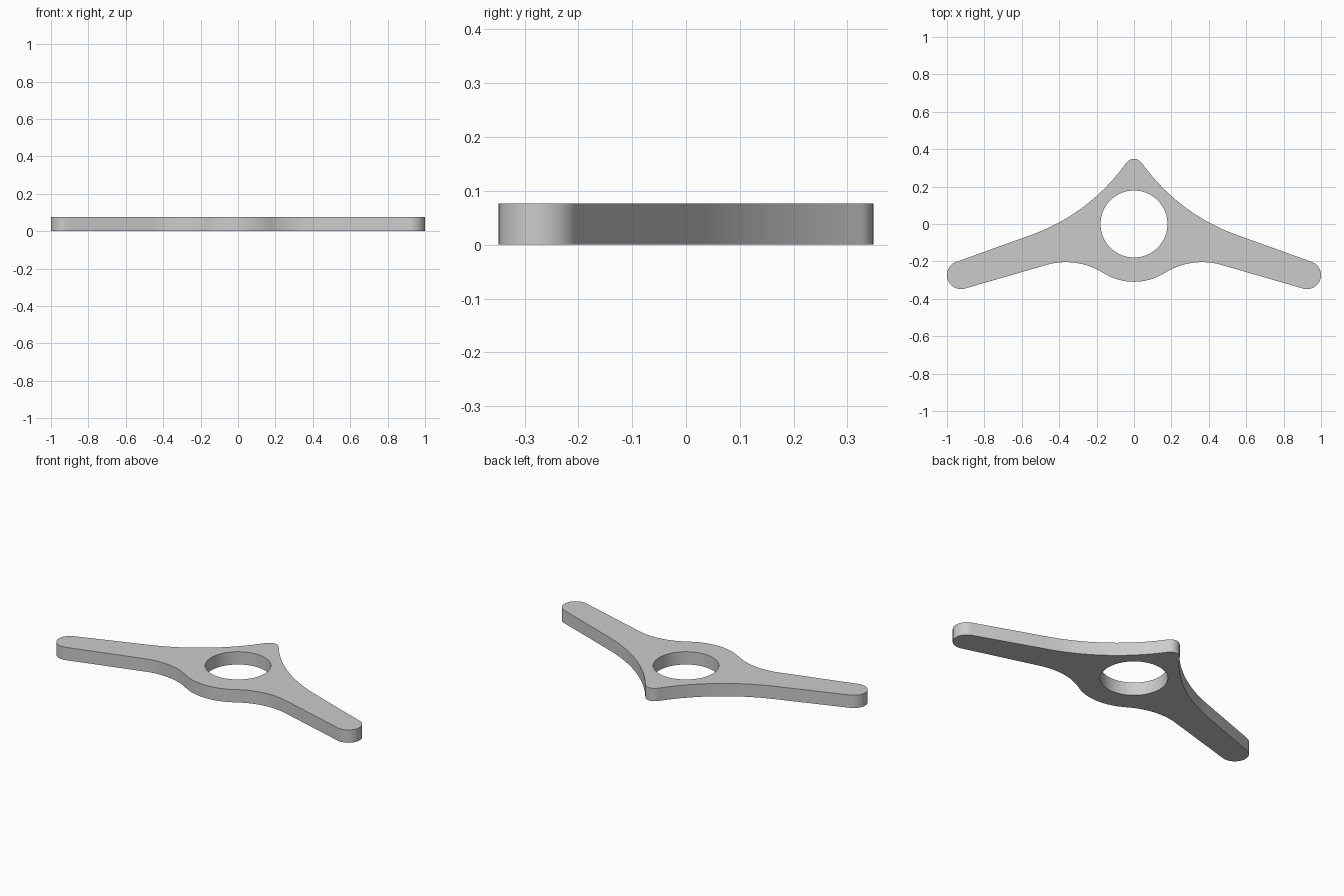
import bpy, bmesh
from math import sin, cos, radians, pi

if "Cube" in bpy.data.objects:
    bpy.data.objects.remove(bpy.data.objects["Cube"])

THICK = 0.077


def arc(cx, cy, r, a0, a1, n):
    """Points along an arc, angles in degrees."""
    return [(cx + r * cos(radians(a0 + (a1 - a0) * i / n)),
             cy + r * sin(radians(a0 + (a1 - a0) * i / n))) for i in range(n + 1)]


# Right half of the outline, from the top point round to the hub bottom
half = arc(0, 0.298, 0.05, 90, 35.3, 8)                # rounded top point
half += arc(0.909, 0.943, 1.064, 215.3, 250.6, 24)     # long concave shoulder
half += arc(0.925, -0.273, 0.075, 70.6, -105.2, 24)    # rounded arm tip
half += arc(0.364, -0.575, 0.371, 75.2, 122.3, 18)     # fillet under the arm
half += arc(0, 0, 0.309, -57.7, -90, 10)               # hub underside
outline = half + [(-x, y) for x, y in half[-2:0:-1]]
hole = [(0.179 * cos(2 * pi * i / 72), 0.179 * sin(2 * pi * i / 72)) for i in range(72)]

# Filled, extruded profile with the round hole
curve = bpy.data.curves.new("arm_plate", 'CURVE')
curve.dimensions = '2D'
curve.fill_mode = 'BOTH'
curve.extrude = THICK / 2
for pts in (outline, hole):
    sp = curve.splines.new('POLY')
    sp.points.add(len(pts) - 1)
    for p, (x, y) in zip(sp.points, pts):
        p.co = (x, y, 0, 1)
    sp.use_cyclic_u = True
plate = bpy.data.objects.new("arm_plate", curve)
bpy.context.collection.objects.link(plate)
bpy.context.view_layer.objects.active = plate
plate.select_set(True)
bpy.ops.object.convert(target='MESH')
plate = bpy.context.object

# Weld the caps to the walls and stand the plate on the ground plane
bm = bmesh.new()
bm.from_mesh(plate.data)
bmesh.ops.remove_doubles(bm, verts=bm.verts, dist=1e-5)
bmesh.ops.translate(bm, verts=bm.verts, vec=(0, 0, THICK / 2))
bmesh.ops.recalc_face_normals(bm, faces=bm.faces)
bm.to_mesh(plate.data)
bm.free()
bpy.ops.object.shade_smooth_by_angle(angle=radians(30))
